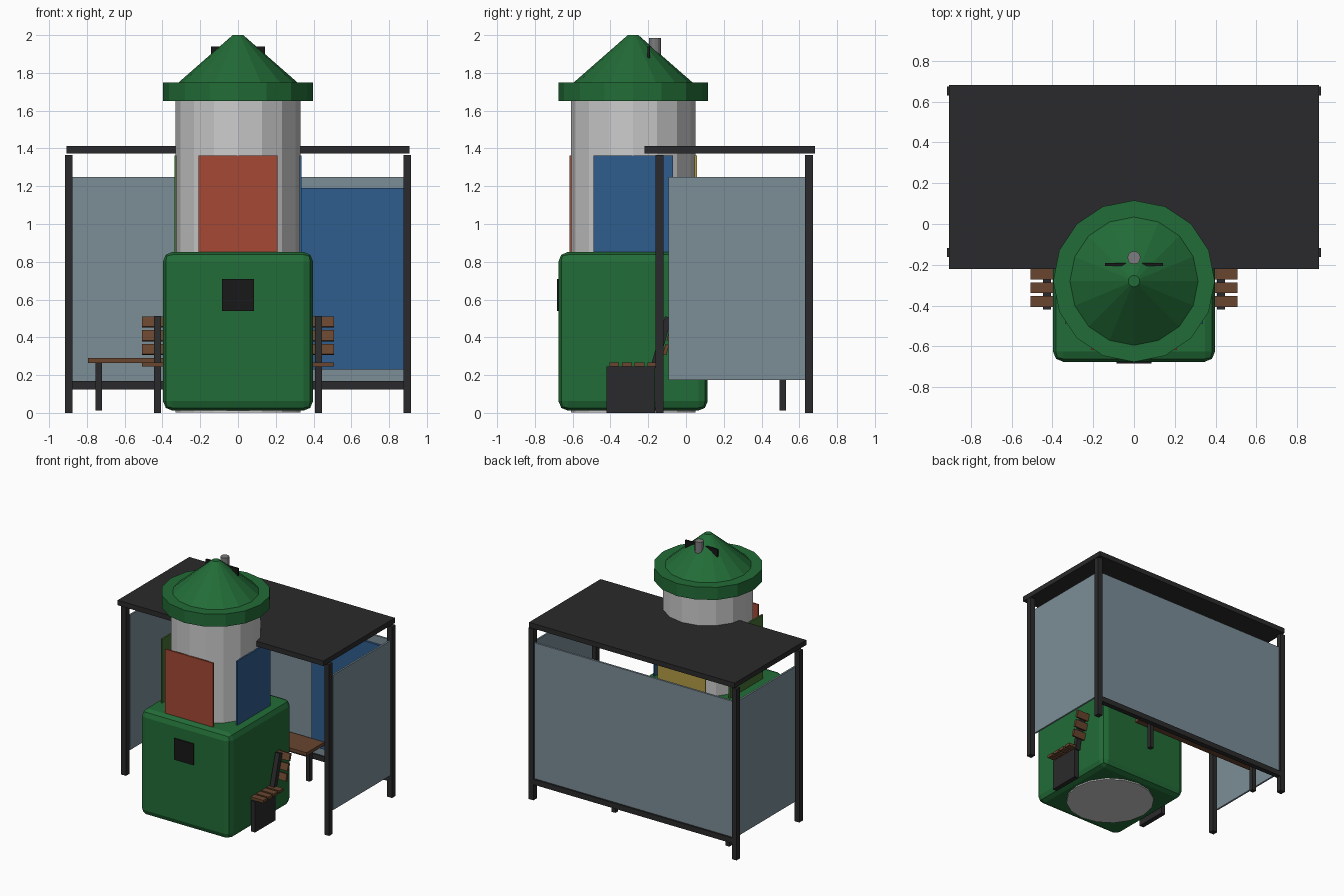
import bpy
import math

if "Cube" in bpy.data.objects:
    bpy.data.objects.remove(bpy.data.objects["Cube"])


def material(name, rgb):
    m = bpy.data.materials.new(name)
    m.diffuse_color = (*rgb, 1)
    m.use_nodes = True
    m.node_tree.nodes["Principled BSDF"].inputs["Base Color"].default_value = m.diffuse_color
    return m


GREEN = material("green_paint", (0.016, 0.15, 0.038))
DARK = material("dark_metal", (0.023, 0.023, 0.025))
BLACK = material("black", (0.009, 0.009, 0.009))
GLASS = material("glass", (0.2, 0.27, 0.31))
WOOD = material("wood", (0.14, 0.06, 0.028))
RED = material("red_poster", (0.38, 0.065, 0.035))
BLUE = material("blue_poster", (0.03, 0.11, 0.27))
YELLOW = material("yellow_poster", (0.45, 0.33, 0.06))
LEAF = material("leaf_poster", (0.06, 0.16, 0.035))
PIPE = material("pipe_grey", (0.2, 0.2, 0.21))


def box(name, x, y, z, mat, tilt=0):
    """Box from (min, max) ranges, optionally tilted about x."""
    centre = [sum(r) / 2 for r in (x, y, z)]
    bpy.ops.mesh.primitive_cube_add(size=1, location=centre)
    ob = bpy.context.object
    ob.name = name
    ob.scale = [r[1] - r[0] for r in (x, y, z)]
    bpy.ops.object.transform_apply(location=False, rotation=False, scale=True)
    ob.rotation_euler.x = tilt
    ob.data.materials.append(mat)
    return ob


def drum(name, y, r1, r2, z0, z1, mat=None, sides=16):
    """Low-poly upright cylinder or cone."""
    bpy.ops.mesh.primitive_cone_add(vertices=sides, radius1=r1, radius2=r2,
                                    depth=z1 - z0, location=(0, y, (z0 + z1) / 2))
    ob = bpy.context.object
    ob.name = name
    if mat:
        ob.data.materials.append(mat)
    return ob


CY = -0.28  # centre of the kiosk tower

# Kiosk base with softened edges, and its service hatch
base = box("kiosk_base", (-0.397, 0.397), (CY - 0.395, CY + 0.395), (0.012, 0.852), GREEN)
bevel = base.modifiers.new("bevel", "BEVEL")
bevel.width = 0.05
bevel.segments = 2
box("hatch", (-0.085, 0.085), (-0.684, -0.67), (0.54, 0.71), BLACK)

# Advertising column, cap and chimney
drum("column", CY, 0.33, 0.33, 0.002, 1.66)
drum("cap_rim", CY, 0.396, 0.396, 1.65, 1.75, GREEN)
drum("cap_cone", CY, 0.314, 0.028, 1.75, 2.0, GREEN)
drum("chimney", -0.165, 0.032, 0.032, 1.8, 1.985, PIPE, 12)
box("cap_bar", (-0.142, 0.142), (-0.205, -0.191), (1.88, 1.94), BLACK)

# Posters around the column
PZ = (0.84, 1.362)
box("poster_front", (-0.21, 0.21), (CY - 0.337, CY - 0.325), PZ, RED)
box("poster_back", (-0.21, 0.21), (CY + 0.325, CY + 0.337), PZ, YELLOW)
box("poster_right", (0.325, 0.337), (CY - 0.21, CY + 0.21), PZ, BLUE)
box("poster_left", (-0.337, -0.325), (CY - 0.21, CY + 0.21), PZ, LEAF)

# Shelter roof, posts and glazing
box("shelter_roof", (-0.907, 0.907), (-0.22, 0.682), (1.374, 1.414), DARK)
for side, s in (("left", -1), ("right", 1)):
    px = sorted((s * 0.875, s * 0.917))
    box(side + "_front_post", px, (-0.162, -0.118), (0, 1.364), DARK)
    box(side + "_back_post", px, (0.63, 0.673), (0, 1.364), DARK)
    box(side + "_glass", sorted((s * 0.888, s * 0.902)), (-0.092, 0.632), (0.175, 1.25), GLASS)
box("back_glass", (-0.876, 0.876), (0.642, 0.658), (0.168, 1.25), GLASS)
box("back_rail", (-0.876, 0.876), (0.632, 0.672), (0.125, 0.168), DARK)
box("shelter_poster", (0.21, 0.876), (0.624, 0.64), (0.23, 1.19), BLUE)

# Shelter bench
box("shelter_seat", (-0.793, 0.325), (0.40, 0.625), (0.264, 0.29), WOOD)
for i, x in enumerate((-0.737, 0.268)):
    box(f"shelter_bench_leg_{i + 1}", (x - 0.017, x + 0.017), (0.496, 0.53), (0.012, 0.264), DARK)

# Slatted bench running through the kiosk base
for side, s in (("left", -1), ("right", 1)):
    lx = sorted((s * 0.407, s * 0.445))
    box(side + "_bench_leg", lx, (-0.42, -0.165), (0, 0.245), DARK)
    box(side + "_back_support", lx, (-0.15, -0.113), (0.235, 0.512), DARK, math.radians(-16))
for i in range(4):
    y = -0.38 + i * 0.067
    box(f"seat_slat_{i + 1}", (-0.507, 0.507), (y - 0.026, y + 0.026), (0.245, 0.267), WOOD)
for i in range(3):
    z = 0.335 + i * 0.073
    y = -0.107 + i * 0.021
    box(f"back_slat_{i + 1}", (-0.507, 0.507), (y - 0.01, y + 0.01), (z - 0.028, z + 0.028),
        WOOD, math.radians(-16))
